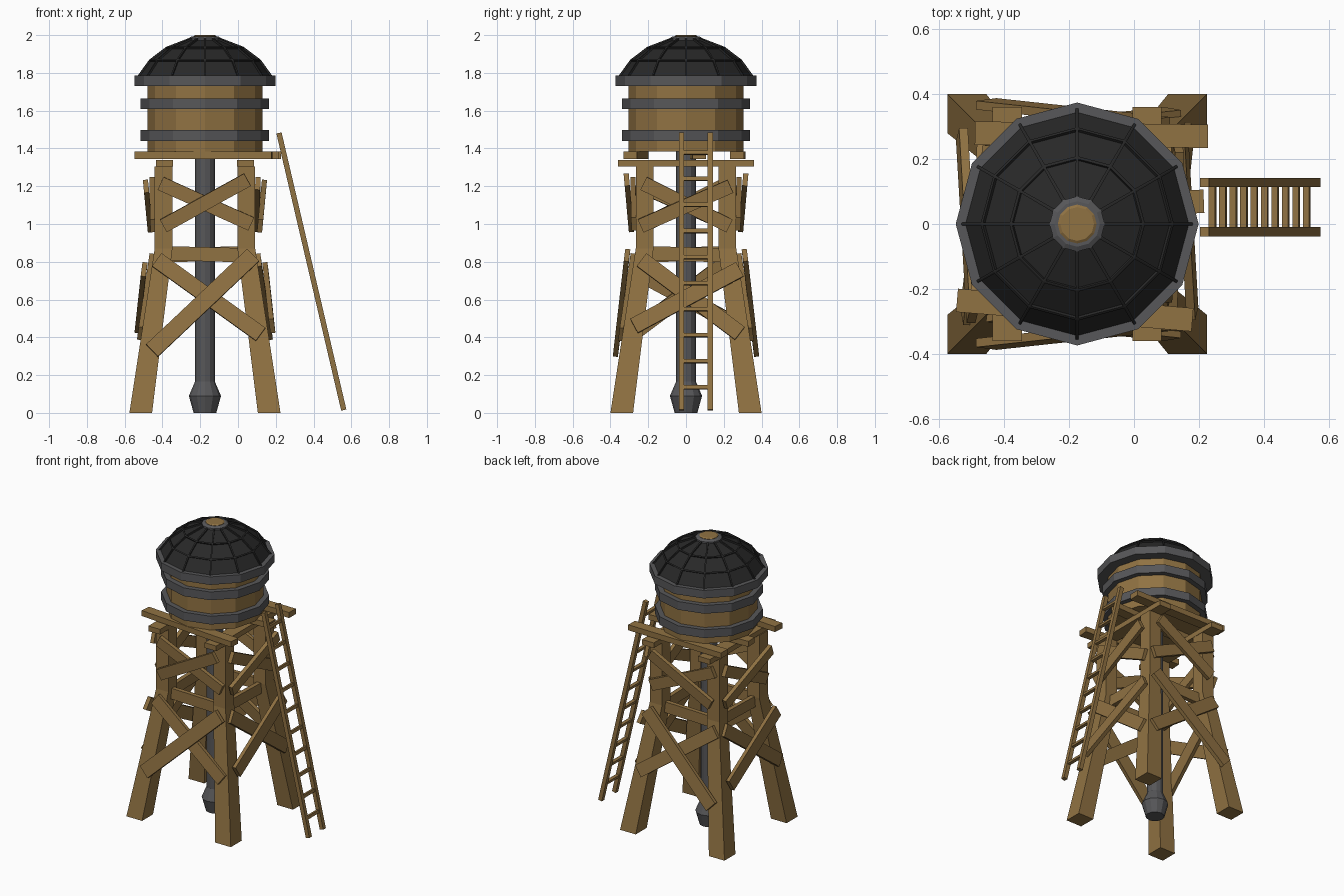
import bpy, bmesh, math
from mathutils import Vector, Matrix

if "Cube" in bpy.data.objects:
    bpy.data.objects.remove(bpy.data.objects["Cube"])

CX = -0.175  # tower axis


def material(name, rgb):
    m = bpy.data.materials.new(name)
    m.diffuse_color = (*rgb, 1)
    m.use_nodes = True
    m.node_tree.nodes["Principled BSDF"].inputs["Base Color"].default_value = m.diffuse_color
    return m


WOOD = material("brown wood", (0.28, 0.168, 0.055))
METAL = material("grey metal", (0.095, 0.095, 0.1))
ROOF = material("black roofing", (0.021, 0.021, 0.021))


def finish(bm, name, mat):
    bmesh.ops.recalc_face_normals(bm, faces=bm.faces)
    me = bpy.data.meshes.new(name)
    bm.to_mesh(me)
    bm.free()
    me.materials.append(mat)
    ob = bpy.data.objects.new(name, me)
    bpy.context.collection.objects.link(ob)
    return ob


def loft(bm, rings, closed=False):
    """Bridge equal-sized rings of points; cap the ends unless closed."""
    vs = [[bm.verts.new(p) for p in r] for r in rings]
    n = len(vs[0])
    pairs = list(zip(vs, vs[1:])) + ([(vs[-1], vs[0])] if closed else [])
    sides = []
    for a, b in pairs:
        for i in range(n):
            j = (i + 1) % n
            sides.append(bm.faces.new((a[i], a[j], b[j], b[i])))
    if not closed:
        bm.faces.new(vs[0][::-1])
        bm.faces.new(vs[-1])
    return sides


def circle(r, z, n):
    return [(CX + r * math.cos(2 * math.pi * i / n),
             r * math.sin(2 * math.pi * i / n), z) for i in range(n)]


def lathe(name, profile, mat, n=12, closed=False):
    bm = bmesh.new()
    loft(bm, [circle(r, z, n) for r, z in profile], closed)
    return finish(bm, name, mat)


def beam(name, p1, p2, width, thick, normal):
    """Box from p1 to p2, thin along the normal."""
    p1, p2 = Vector(p1), Vector(p2)
    d = p2 - p1
    x = d.normalized()
    y = Vector(normal).cross(x).normalized()
    z = x.cross(y)
    rot = Matrix((x, y, z)).transposed().to_4x4()
    bm = bmesh.new()
    bmesh.ops.create_cube(bm, size=1)
    bmesh.ops.transform(bm, verts=bm.verts,
                        matrix=Matrix.Translation((p1 + p2) / 2) @ rot
                        @ Matrix.Diagonal((d.length, width, thick, 1)))
    return finish(bm, name, WOOD)


# legs: splayed below, upright above
for sx in (-1, 1):
    for sy in (-1, 1):
        bm = bmesh.new()
        rings = []
        for z, a, b in ((0, 0.28, 0.40), (0.87, 0.172, 0.266), (1.305, 0.172, 0.266)):
            rings.append([(CX + sx * u, sy * v, z)
                          for u, v in ((a, a), (b, a), (b, b), (a, b))])
        loft(bm, rings)
        finish(bm, "leg", WOOD)

# crossed braces: u1, z1, out1, u2, z2, out2, width, face slope
FRONT = [
    (-0.28, 0.33, 0.370, 0.255, 0.835, 0.312, 0.09, 0.13),
    (-0.255, 0.81, 0.284, 0.295, 0.415, 0.342, 0.085, 0.13),
    (-0.22, 0.99, 0.292, 0.225, 1.235, 0.314, 0.075, -0.09),
    (-0.235, 1.215, 0.280, 0.245, 1.0, 0.276, 0.075, -0.04),
]
SIDE = [
    (-0.275, 0.46, 0.355, 0.285, 0.76, 0.322, 0.085, 0.13),
    (-0.235, 0.81, 0.284, 0.285, 0.42, 0.342, 0.085, 0.13),
    (-0.24, 0.99, 0.292, 0.235, 1.20, 0.312, 0.075, -0.09),
    (-0.225, 1.215, 0.280, 0.23, 0.99, 0.276, 0.075, -0.04),
]
for k in range(4):
    rot = Matrix.Rotation(k * math.pi / 2, 3, 'Z')
    n, t = rot @ Vector((0, -1, 0)), rot @ Vector((1, 0, 0))
    c, up = Vector((CX, 0, 0)), Vector((0, 0, 1))
    f = -1 if k == 2 else 1  # back is the mirror of the front
    for u1, z1, o1, u2, z2, o2, w, s in (SIDE if k % 2 else FRONT):
        beam("cross_brace", c + t * u1 * f + n * o1 + up * z1,
             c + t * u2 * f + n * o2 + up * z2, w, 0.027, n + up * s)
    # level tie between the legs
    beam("level_tie", c - t * 0.2 + n * 0.215 + up * 0.845,
         c + t * 0.2 + n * 0.215 + up * 0.835, 0.075, 0.03, n)

# platform: lower bearers along y, upper planks along x
for u in (-0.215, 0.215):
    beam("bearer", (CX + u, -0.36, 1.322), (CX + u, 0.36, 1.322), 0.09, 0.036, (0, 0, 1))
for x1, y1, x2, y2 in ((-0.545, -0.235, 0.18, -0.295), (-0.49, 0.28, 0.228, 0.27),
                       (-0.53, 0.04, 0.215, 0.07)):
    beam("platform_plank", (x1, y1, 1.364), (x2, y2, 1.364), 0.072, 0.038, (0, 0, 1))

# water pipe with flared foot
lathe("water_pipe", [(0.06, 0), (0.085, 0.09), (0.053, 0.165), (0.053, 1.395)], METAL)

# tank, hoops and rim
lathe("tank", [(0.305, 1.385), (0.305, 1.76)], WOOD)
for name, r, z1, z2 in (("lower_hoop", 0.34, 1.44, 1.497), ("upper_hoop", 0.34, 1.608, 1.665),
                        ("roof_rim", 0.374, 1.73, 1.785)):
    lathe(name, [(0.295, z1), (r, z1), (r, z2), (0.295, z2)], METAL, closed=True)

# domed roof with sunk panels between ribs
bm = bmesh.new()
sides = loft(bm, [circle(r, z, 12) for r, z in
                  ((0.36, 1.78), (0.295, 1.87), (0.205, 1.938), (0.075, 1.988))])
bmesh.ops.recalc_face_normals(bm, faces=bm.faces)
bmesh.ops.inset_individual(bm, faces=sides, thickness=0.007, depth=0)
bmesh.ops.inset_individual(bm, faces=sides, thickness=0.001, depth=-0.01)
finish(bm, "roof", ROOF)
lathe("roof_collar", [(0.085, 1.97), (0.085, 1.985), (0.07, 1.993)], METAL)
lathe("roof_cap", [(0.06, 1.98), (0.06, 1.995), (0.052, 2.0)], WOOD)

# leaning ladder
foot, head = Vector((0.56, 0, 0.015)), Vector((0.217, 0, 1.482))
for y in (-0.024, 0.128):
    o = Vector((0, y, 0))
    beam("ladder_rail", foot + o, head + o, 0.028, 0.028, (0, 1, 0))
for i in range(10):
    p = foot.lerp(head, (0.12 + 0.138 * i) / 1.467)
    beam("ladder_rung", p + Vector((0, -0.02, 0)), p + Vector((0, 0.124, 0)),
         0.02, 0.02, (1, 0, 0.23))
